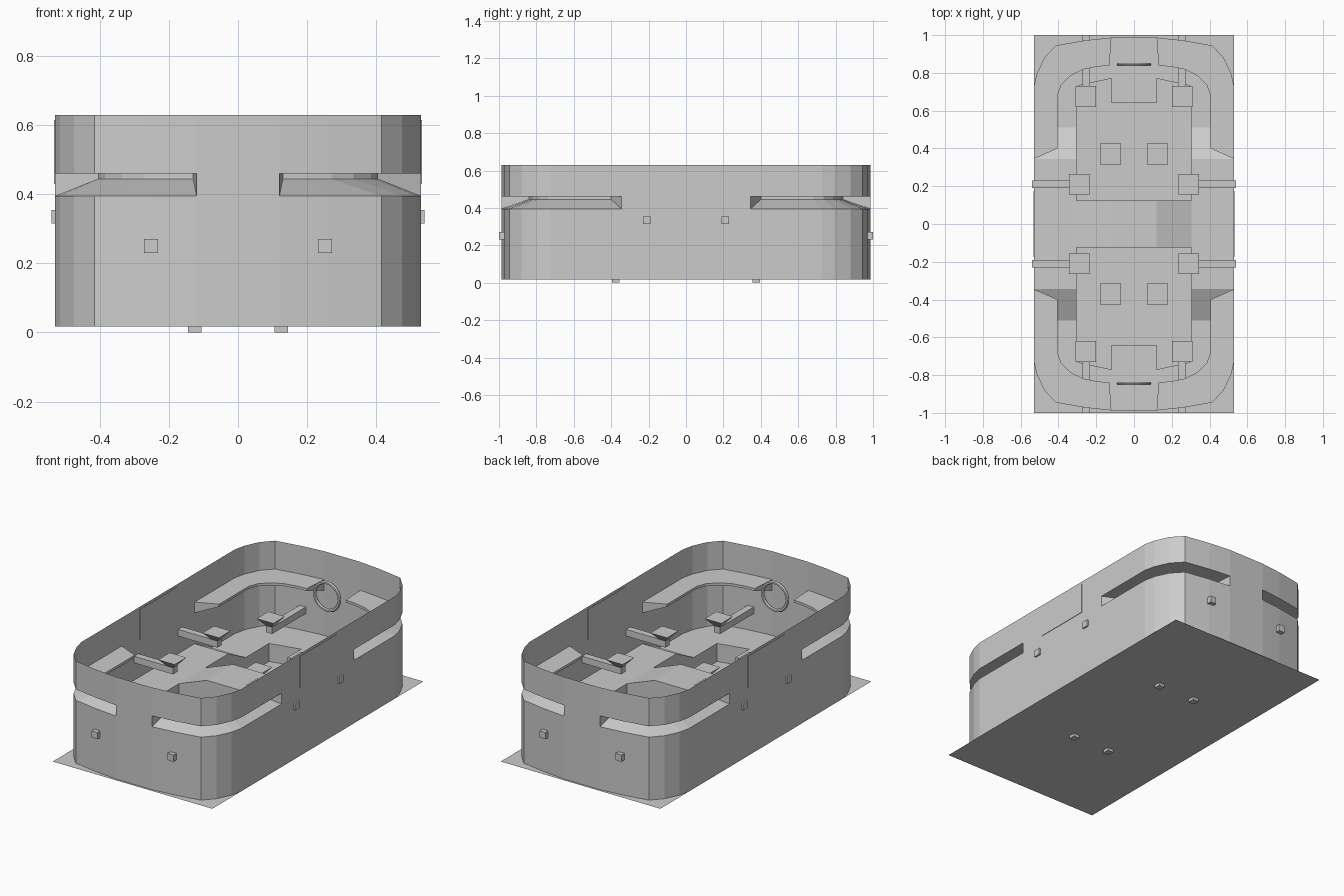
import bpy, bmesh, math

if "Cube" in bpy.data.objects:
    bpy.data.objects.remove(bpy.data.objects["Cube"])

BASE, LOW, HIGH, TOP = 0.017, 0.395, 0.46, 0.63      # wall levels
PIT, TERRACE, SIDE, CREST = 0.017, 0.125, 0.21, 0.28  # ground levels

# One quarter of the wall outline, and the inner edge of its ledge
OUTER = [(.12, .987), (.26, .972), (.415, .945), (.475, .88),
         (.515, .795), (.53, .727), (.53, .345)]
INNER = [(.13, .84), (.20, .832), (.27, .818), (.335, .785),
         (.385, .735), (.405, .68), (.405, .40)]


def make(name, faces, mirror=(True, True)):
    """Mesh from a list of polygons, mirrored about the centre."""
    bm = bmesh.new()
    for f in faces:
        bm.faces.new([bm.verts.new(p) for p in f])
    bmesh.ops.remove_doubles(bm, verts=bm.verts, dist=1e-4)
    me = bpy.data.meshes.new(name)
    bm.to_mesh(me)
    bm.free()
    ob = bpy.data.objects.new(name, me)
    bpy.context.collection.objects.link(ob)
    if any(mirror):
        m = ob.modifiers.new("mirror", 'MIRROR')
        m.use_axis = (mirror[0], mirror[1], False)
    return ob


def strip(path, z0, z1):
    return [[(*a, z0), (*b, z0), (*b, z1), (*a, z1)]
            for a, b in zip(path, path[1:])]


def prism(bottom, top):
    """Solid between two rings (x0, x1, y0, y1, z)."""
    def ring(r):
        x0, x1, y0, y1, z = r
        return [(x0, y0, z), (x1, y0, z), (x1, y1, z), (x0, y1, z)]
    a, b = ring(bottom), ring(top)
    return [a[::-1], b] + [[a[i], a[(i + 1) % 4], b[(i + 1) % 4], b[i]]
                           for i in range(4)]


def box(x0, x1, y0, y1, z0, z1):
    return prism((x0, x1, y0, y1, z0), (x0, x1, y0, y1, z1))


def flared_pad(x, y, z0, z1):
    n, w = 0.02, 0.055
    return prism((x - n, x + n, y - n, y + n, z0), (x - w, x + w, y - w, y + w, z1))


# Ground plate
make("base_plate", [[(-.53, -1, BASE), (.53, -1, BASE), (.53, 1, BASE), (-.53, 1, BASE)]],
     (False, False))

# Outer wall with corner slots
full = [(0, .987), OUTER[0]], [OUTER[-1], (.53, 0)]
wall = strip(OUTER, BASE, LOW) + strip(OUTER, HIGH, TOP)
for p in full:
    for z0, z1 in ((BASE, LOW), (LOW, HIGH), (HIGH, TOP)):
        wall += strip(p, z0, z1)
make("outer_wall", wall)

# Recessed ledges folded in behind the slots
LIP = 0.445
ledge = strip(INNER, LIP, HIGH)
for i in range(len(OUTER) - 1):
    o, p, a, b = OUTER[i], OUTER[i + 1], INNER[i], INNER[i + 1]
    ledge.append([(*o, LOW), (*p, LOW), (*b, LIP), (*a, LIP)])
    ledge.append([(*o, HIGH), (*p, HIGH), (*b, HIGH), (*a, HIGH)])
for i in (0, -1):
    o, a = OUTER[i], INNER[i]
    ledge.append([(*o, LOW), (*a, LIP), (*a, HIGH), (*o, HIGH)])
make("slot_ledge", ledge)

# Terraces: high sides, ramps, lower ends with a tongue into the pit
x = .305
ends = [(x, .51), (.53, .51)] + OUTER[-2::-1] + \
       [(0, .987), (0, .64), (.12, .64), (.12, .77), (x, .73)]
terrace = [
    [(x, 0, SIDE), (.53, 0, SIDE), (.53, .345, SIDE), (x, .345, SIDE)],
    [(x, .345, SIDE), (.53, .345, SIDE), (.53, .51, TERRACE), (x, .51, TERRACE)],
    [(*p, TERRACE) for p in ends]]
terrace += strip([(x, .125), (x, .345)], PIT, SIDE)
terrace.append([(x, .345, PIT), (x, .51, PIT), (x, .51, TERRACE), (x, .345, SIDE)])
terrace += strip([(x, .51), (x, .73), (.12, .77), (.12, .64), (0, .64)], PIT, TERRACE)
make("terraces", terrace)

# Humped crossing between the two pits
make("centre_bridge", [
    [(0, 0, CREST), (.12, 0, CREST), (.12, .125, CREST), (0, .125, CREST)],
    [(.12, 0, CREST), (x, 0, SIDE), (x, .125, SIDE), (.12, .125, CREST)],
    [(0, .125, PIT), (x, .125, PIT), (x, .125, SIDE), (.12, .125, CREST), (0, .125, CREST)]])

# Flared pads on bars through the walls and posts through the floor
make("side_bar", box(.27, .54, .19, .23, .315, .355))
make("side_pad", flared_pad(.29, .21, .355, .397))
make("end_bar", box(.232, .272, .655, 1.0, .23, .27))
make("end_pad", flared_pad(.255, .675, .27, .315))
make("pit_post", box(.105, .145, .355, .395, 0, .12))
make("pit_pad", flared_pad(.125, .37, .12, .162))

# Thin panels at the middle of the side walls
make("side_panel", box(.527, .533, -.175, .175, .43, .615), (True, False))

# Upright hoops at both ends
for s in (-1, 1):
    bpy.ops.mesh.primitive_torus_add(
        location=(0, s * .845, .445), rotation=(math.pi / 2, 0, 0),
        major_radius=.082, minor_radius=.01, major_segments=24, minor_segments=6)
    bpy.context.object.name = "back_hoop" if s > 0 else "front_hoop"
